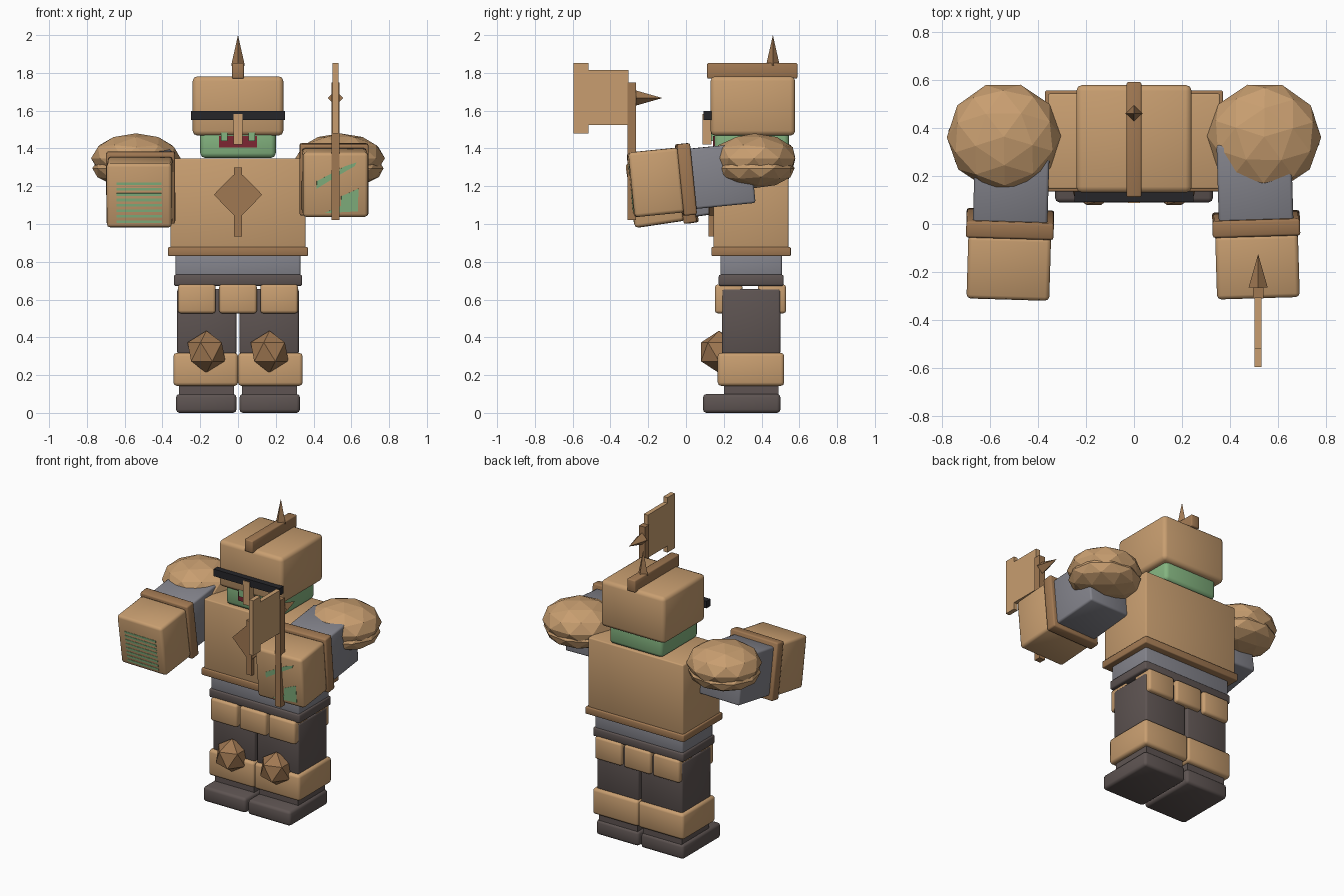
import bpy, bmesh, math
from mathutils import Matrix, Vector

if "Cube" in bpy.data.objects:
    bpy.data.objects.remove(bpy.data.objects["Cube"])


def lin(c):
    c /= 255
    return c / 12.92 if c <= 0.04045 else ((c + 0.055) / 1.055) ** 2.4


def material(name, r, g, b):
    m = bpy.data.materials.new(name)
    m.diffuse_color = (lin(r), lin(g), lin(b), 1)
    m.use_nodes = True
    m.node_tree.nodes["Principled BSDF"].inputs["Base Color"].default_value = m.diffuse_color
    return m


TAN = material("tan_armour", 200, 158, 112)
BROWN = material("brown_trim", 160, 120, 82)
GREY = material("grey_cloth", 132, 132, 140)
DARK = material("dark_leather", 94, 84, 82)
GREEN = material("green_skin", 132, 180, 128)
RED = material("mouth_red", 125, 38, 50)
BLACK = material("visor_black", 38, 38, 42)


def finish(name, bm, mat, smooth=False):
    bmesh.ops.recalc_face_normals(bm, faces=bm.faces)
    me = bpy.data.meshes.new(name)
    bm.to_mesh(me)
    bm.free()
    me.materials.append(mat)
    ob = bpy.data.objects.new(name, me)
    bpy.context.collection.objects.link(ob)
    if smooth:
        bpy.ops.object.select_all(action='DESELECT')
        ob.select_set(True)
        bpy.context.view_layer.objects.active = ob
        bpy.ops.object.shade_smooth_by_angle(angle=math.radians(50))
    return ob


def box(name, mat, x, y, z, bevel=0.0, matrix=None):
    """Box from (min, max) ranges, optionally rounded and moved."""
    bm = bmesh.new()
    bmesh.ops.create_cube(bm, size=1)
    for v in bm.verts:
        v.co = Vector([(a + b) / 2 + (b - a) * c for (a, b), c in zip((x, y, z), v.co)])
    if bevel:
        bmesh.ops.bevel(bm, geom=bm.edges[:], offset=bevel, segments=2,
                        profile=0.5, affect='EDGES')
    if matrix:
        bm.transform(matrix)
    return finish(name, bm, mat, bevel > 0)


def ico(name, mat, centre, radii, detail, turn=0.0):
    bm = bmesh.new()
    bmesh.ops.create_icosphere(bm, subdivisions=detail, radius=1)
    bm.transform(Matrix.Translation(centre) @ Matrix.Diagonal((*radii, 1))
                 @ Matrix.Rotation(turn, 4, 'Z'))
    return finish(name, bm, mat)


def prism(name, mat, points, axis, lo, hi, matrix=None):
    """Extrude an outline along x (points are y, z) or y (points are x, z)."""
    bm = bmesh.new()
    vs = [bm.verts.new((lo, a, b) if axis == 'x' else (a, lo, b)) for a, b in points]
    face = bm.faces.new(vs)
    new = bmesh.ops.extrude_face_region(bm, geom=[face])['geom']
    move = (hi - lo, 0, 0) if axis == 'x' else (0, hi - lo, 0)
    bmesh.ops.translate(bm, vec=move, verts=[g for g in new if isinstance(g, bmesh.types.BMVert)])
    if matrix:
        bm.transform(matrix)
    return finish(name, bm, mat)


def spike(name, mat, base, radius, height, tilt=0.0):
    """Four sided point standing on its base."""
    bm = bmesh.new()
    bmesh.ops.create_cone(bm, cap_ends=True, segments=4, radius1=radius, radius2=0, depth=height)
    bm.transform(Matrix.Translation(base) @ Matrix.Rotation(tilt, 4, 'X')
                 @ Matrix.Translation((0, 0, height / 2)))
    return finish(name, bm, mat)


# Legs
for s, side in ((-1, "left"), (1, "right")):
    def span(a, b):
        return tuple(sorted((s * a, s * b)))
    box(side + "_boot", DARK, span(.008, .328), (.09, .5), (0, .1), .018)
    box(side + "_ankle", DARK, span(.02, .312), (.2, .49), (.09, .16))
    box(side + "_greave", TAN, span(.0, .342), (.168, .52), (.143, .318), .018)
    box(side + "_thigh", DARK, span(.008, .322), (.19, .5), (.31, .657), .012)
    ico(side + "_knee_guard", BROWN, (s * .167, .175, .323), (.112,) * 3, 1, math.pi)

# Hip plates, front and back
for i in (-1, 0, 1):
    for y in ((.153, .3), (.38, .53)):
        box("hip_plate", TAN, (i * .218 - .1, i * .218 + .1), y, (.527, .68), .015)

# Torso
box("belt", DARK, (-.34, .34), (.173, .517), (.672, .732), .01)
box("waist", GREY, (-.33, .33), (.182, .508), (.71, .85), .01)
box("chest_rim", BROWN, (-.37, .37), (.135, .555), (.83, .878), .006)
box("chest", TAN, (-.358, .358), (.145, .542), (.86, 1.347), .008)
box("emblem_bar", BROWN, (-.02, .02), (.118, .15), (.935, 1.3))
prism("emblem_diamond", BROWN, [(0, 1.025), (.128, 1.155), (.025, 1.26), (-.025, 1.26),
                                (-.128, 1.155)], 'y', .122, .15)

# Head and helmet
box("head", GREEN, (-.2, .2), (.15, .545), (1.35, 1.53), .025)
box("mouth", RED, (-.1, .1), (.143, .152), (1.405, 1.465))
for s in (-1, 1):
    box("tusk", GREEN, (s * .072 - .017, s * .072 + .017), (.132, .15), (1.44, 1.485))
box("helmet", TAN, (-.24, .24), (.13, .578), (1.468, 1.782), .025)
box("visor", BLACK, (-.248, .248), (.092, .135), (1.55, 1.598))
box("nose_guard", TAN, (-.024, .024), (.088, .135), (1.42, 1.582))
box("crest", BROWN, (-.031, .031), (.112, .59), (1.77, 1.852), .007)
spike("crest_spike", BROWN, (0, .46, 1.84), .036, .16)

# Arms: built along y around the cuff, then tilted and moved
arms = ((-1, "left", -.515, 1.193, .15), (1, "right", .508, 1.236, .1))
for s, side, ax, az, slope in arms:
    place = (Matrix.Translation((ax, 0, az)) @ Matrix.Rotation(s * .03, 4, 'Z')
             @ Matrix.Rotation(math.atan(slope), 4, 'X'))
    box(side + "_sleeve", GREY, (-.155, .155), (.0, .35), (-.16, .16), .012, place)
    box(side + "_cuff", BROWN, (-.182, .182), (-.035, .035), (-.19, .19), .01, place)
    box(side + "_gauntlet", TAN, (-.172, .172), (-.295, -.03), (-.172, .172), .018, place)
    # Skin showing through the front of the gauntlet
    if s < 0:
        for i in range(8):
            z = -.145 + i * .029
            box("left_hand_strip", GREEN, (-.12, .12), (-.297, -.29), (z, z + .014), 0, place)
    else:
        for pts in ([(-.1, -.02), (-.02, .03), (.1, .1), (.11, .12), (.05, .1), (-.1, .02)],
                    [(-.06, -.15), (.12, -.14), (.12, -.02), (.03, -.06), (.03, -.11)]):
            prism("right_hand_patch", GREEN, pts, 'y', -.297, -.29, place)
    # Faceted shoulder guard: dome over a shallower bowl
    ico(side + "_shoulder_dome", TAN, (s * .541, .363, 1.348), (.237, .226, .132), 2, s * .3)
    ico(side + "_shoulder_bowl", TAN, (s * .541, .363, 1.295), (.232, .215, .105), 2, s * .3 + .5)

# Axe held in the right hand
box("axe_handle", BROWN, (.494, .538), (-.31, -.265), (1.02, 1.75))
prism("axe_blade", TAN, [(-.595, 1.853), (-.517, 1.853), (-.517, 1.815), (-.305, 1.815),
                         (-.305, 1.525), (-.517, 1.525), (-.517, 1.48), (-.595, 1.48)],
      'x', .501, .531)
spike("axe_spike", BROWN, (.516, -.265, 1.667), .04, .14, -math.pi / 2)
